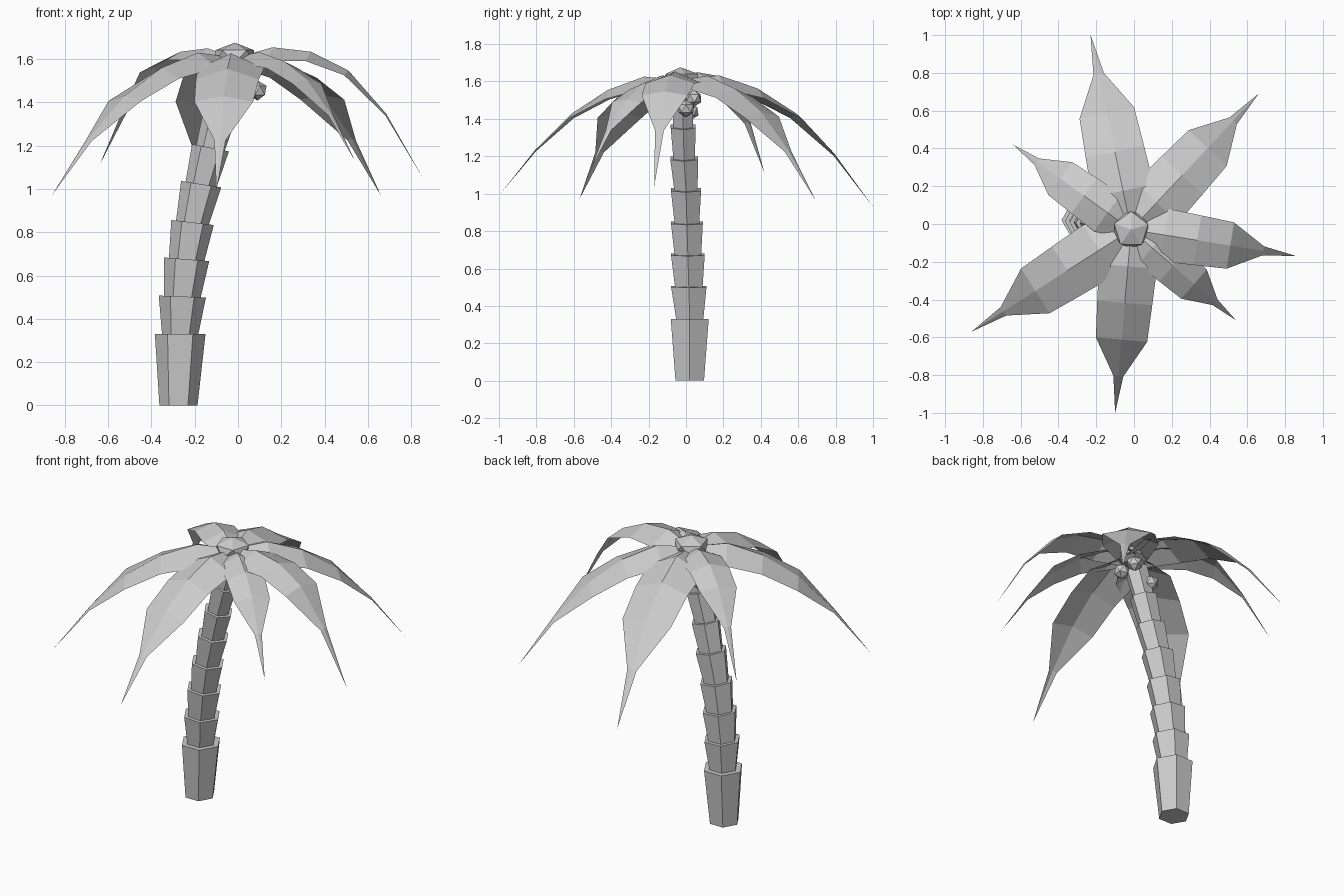
import bpy, bmesh
from math import sin, cos, pi
from mathutils import Vector, Matrix

if "Cube" in bpy.data.objects:
    bpy.data.objects.remove(bpy.data.objects["Cube"])


def make(name, verts, faces):
    me = bpy.data.meshes.new(name)
    me.from_pydata([tuple(v) for v in verts], [], faces)
    me.update()
    ob = bpy.data.objects.new(name, me)
    bpy.context.collection.objects.link(ob)
    return ob


# Trunk: stacked hexagonal collars flaring upward, following a leaning curve
# (centre x, centre y, z, radius at the top of the collar, radius at the next start)
rings = [(-.275, .02, 0, 0, .088), (-.267, .02, .33, .117, .084),
         (-.257, .015, .503, .109, .085), (-.237, .01, .675, .104, .082),
         (-.210, .005, .845, .098, .076), (-.170, 0, 1.022, .093, .072),
         (-.127, -.01, 1.19, .085, .066), (-.080, -.015, 1.36, .077, .06),
         (-.030, -.02, 1.53, .066, .045), (-.018, -.025, 1.60, .05, 0)]


def hexagon(centre, radius, lean):
    return [centre + Vector((radius * cos(k * pi / 3), radius * sin(k * pi / 3),
                             -lean * radius * cos(k * pi / 3))) for k in range(6)]


verts, faces = [], []
for i, (a, b) in enumerate(zip(rings, rings[1:])):
    base = len(verts)
    verts += hexagon(Vector(a[:3]), a[4], 0.04 * max(0, i - 1))
    verts += hexagon(Vector(b[:3]), b[3], 0.04 * i)
    faces += [[base + k, base + (k + 1) % 6, base + 6 + (k + 1) % 6, base + 6 + k]
              for k in range(6)]
    faces += [[base + k for k in range(5, -1, -1)], [base + 6 + k for k in range(6)]]
make("trunk", verts, faces)

# Fronds: creased tapering blades, stations of (fraction, half width, rise, crease drop)
ROOT = Vector((-.015, -.03, 1.61))
stations = [(.03, .09, 0, .045), (.2, .158, .015, .07), (.4, .15, -.06, .05),
            (.6, .14, -.19, .025), (.8, .027, -.385, .01)]


def frond(name, tip, bump):
    tip = Vector(tip)
    flat = Vector((tip.x - ROOT.x, tip.y - ROOT.y, 0))
    size = flat.length
    side = Vector((-flat.y, flat.x, 0)).normalized()
    droop = (ROOT.z - tip.z) / .63
    verts, faces = [], []
    for f, w, rise, drop in stations:
        lift = rise * droop + bump * sin(pi * f ** 1.5)
        rib = ROOT + flat * f + Vector((0, 0, lift))
        for s in (-1, 0, 1):
            verts.append(rib + side * s * w * size - Vector((0, 0, abs(s) * drop * size)))
    verts.append(tip)
    for i in range(len(stations) - 1):
        for k in (0, 1):
            a = i * 3 + k
            faces.append([a, a + 3, a + 4, a + 1])
    n = len(verts) - 1
    faces += [[n - 2, n - 3, n], [n - 1, n - 2, n]]
    # consistent upward facing normals
    faces = [f if (verts[f[1]] - verts[f[0]]).cross(verts[f[2]] - verts[f[0]]).z > 0
             else f[::-1] for f in faces]
    make(name, verts, faces)


fronds = [((-.23, 1.0, .93), .025), ((.66, .69, .97), .02), ((.86, -.17, 1.04), .11),
          ((.54, -.51, 1.13), .04), ((-.10, -1.0, .99), .005), ((-.86, -.57, .97), .015),
          ((-.64, .42, 1.11), .10)]
for i, (tip, bump) in enumerate(fronds):
    frond(f"frond_{i + 1}", tip, bump)


# Crown cap and nuts: low-poly icospheres
def ball(name, loc, scale, turn=0):
    bm = bmesh.new()
    bmesh.ops.create_icosphere(bm, subdivisions=1, radius=1, matrix=Matrix.LocRotScale(
        Vector(loc), Matrix.Rotation(turn, 3, 'Z').to_quaternion(), Vector(scale)))
    me = bpy.data.meshes.new(name)
    bm.to_mesh(me)
    bm.free()
    bpy.context.collection.objects.link(bpy.data.objects.new(name, me))


ball("crown", (-.015, -.03, 1.612), (.105, .108, .064), .3)
for i, loc in enumerate([(.09, .0, 1.455), (-.1, .025, 1.44), (.03, .04, 1.51)]):
    ball(f"nut_{i + 1}", loc, (.047, .047, .047), i)
